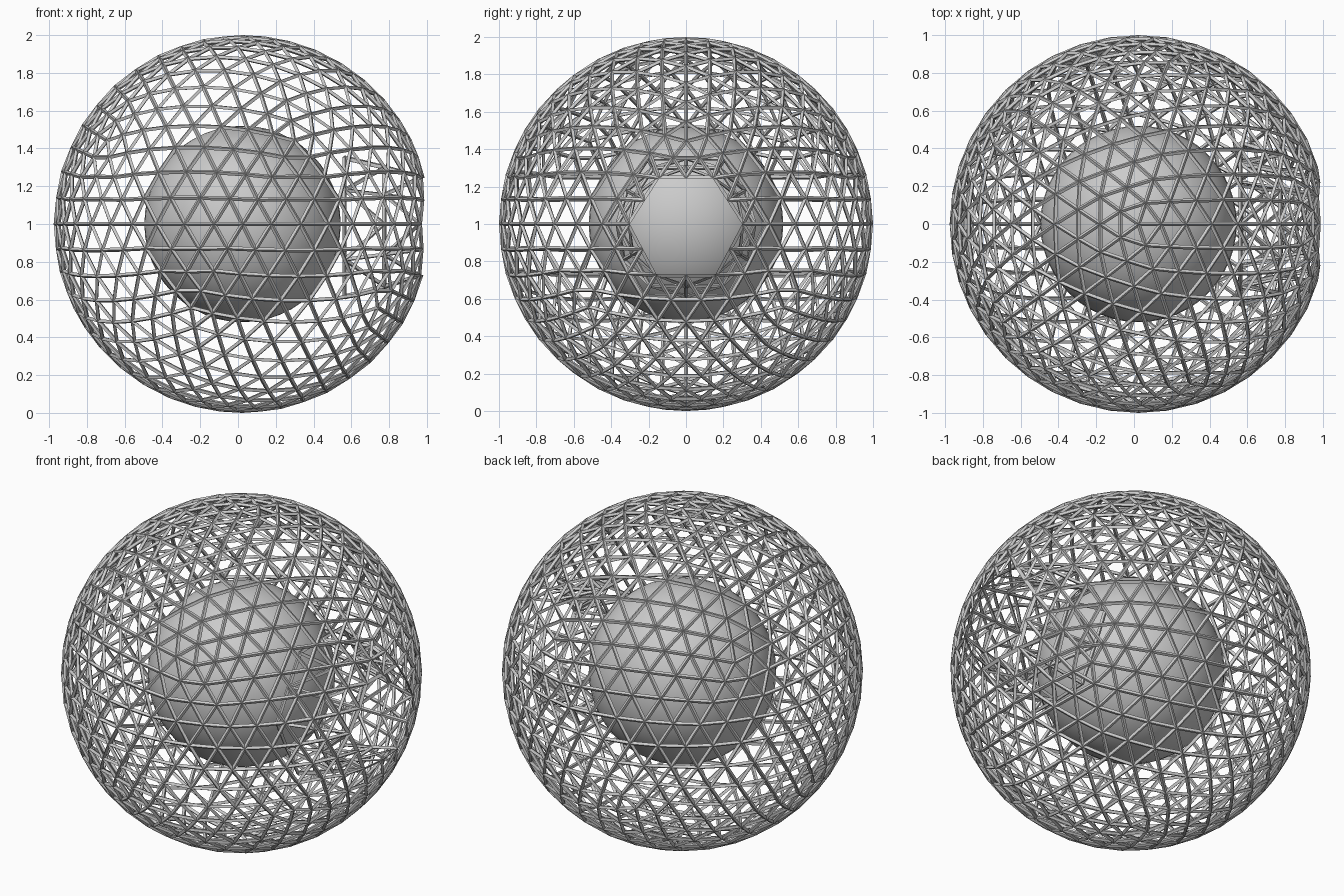
import bpy, bmesh, math
from mathutils import Vector

if "Cube" in bpy.data.objects:
    bpy.data.objects.remove(bpy.data.objects["Cube"])

R, T = 0.9885, 0.023            # lattice radius and strut thickness
CENTRE = Vector((0.024, 0, 1))  # the opening on +x shifts the centre slightly

# Lattice shell: geodesic sphere with a hexagonal opening on the +x side
bm = bmesh.new()
bmesh.ops.create_icosphere(bm, subdivisions=4, radius=R)
hub = max(bm.verts, key=lambda v: v.co.x)
cap = {hub} | {e.other_vert(hub) for e in hub.link_edges}
bmesh.ops.delete(bm, geom=list(cap), context='VERTS')

# Flared tunnel of triangles leading inward from the opening
rim = [v for v in bm.verts if v.is_boundary]
rim.sort(key=lambda v: math.atan2(v.co.z, v.co.y))
n = len(rim)
ring = rim
for x, k in ((0.75, 1.2), (0.54, 1.4)):
    nxt = [bm.verts.new((x, r.co.y * k, r.co.z * k)) for r in rim]
    for i in range(n):
        a, b, c, d = ring[i], ring[(i + 1) % n], nxt[(i + 1) % n], nxt[i]
        if i % 2:
            bm.faces.new((a, b, c))
            bm.faces.new((a, c, d))
        else:
            bm.faces.new((a, b, d))
            bm.faces.new((b, c, d))
    ring = nxt
bmesh.ops.recalc_face_normals(bm, faces=bm.faces[:])
mesh = bpy.data.meshes.new("lattice_shell")
bm.to_mesh(mesh)
bm.free()
shell = bpy.data.objects.new("lattice_shell", mesh)
shell.location = CENTRE
bpy.context.collection.objects.link(shell)
wire = shell.modifiers.new("struts", 'WIREFRAME')
wire.thickness = T
wire.use_boundary = True
wire.use_even_offset = True

# Solid core
bpy.ops.mesh.primitive_uv_sphere_add(segments=48, ring_count=24, radius=0.52, location=CENTRE)
core = bpy.context.object
core.name = "core_sphere"
bpy.ops.object.shade_smooth()
